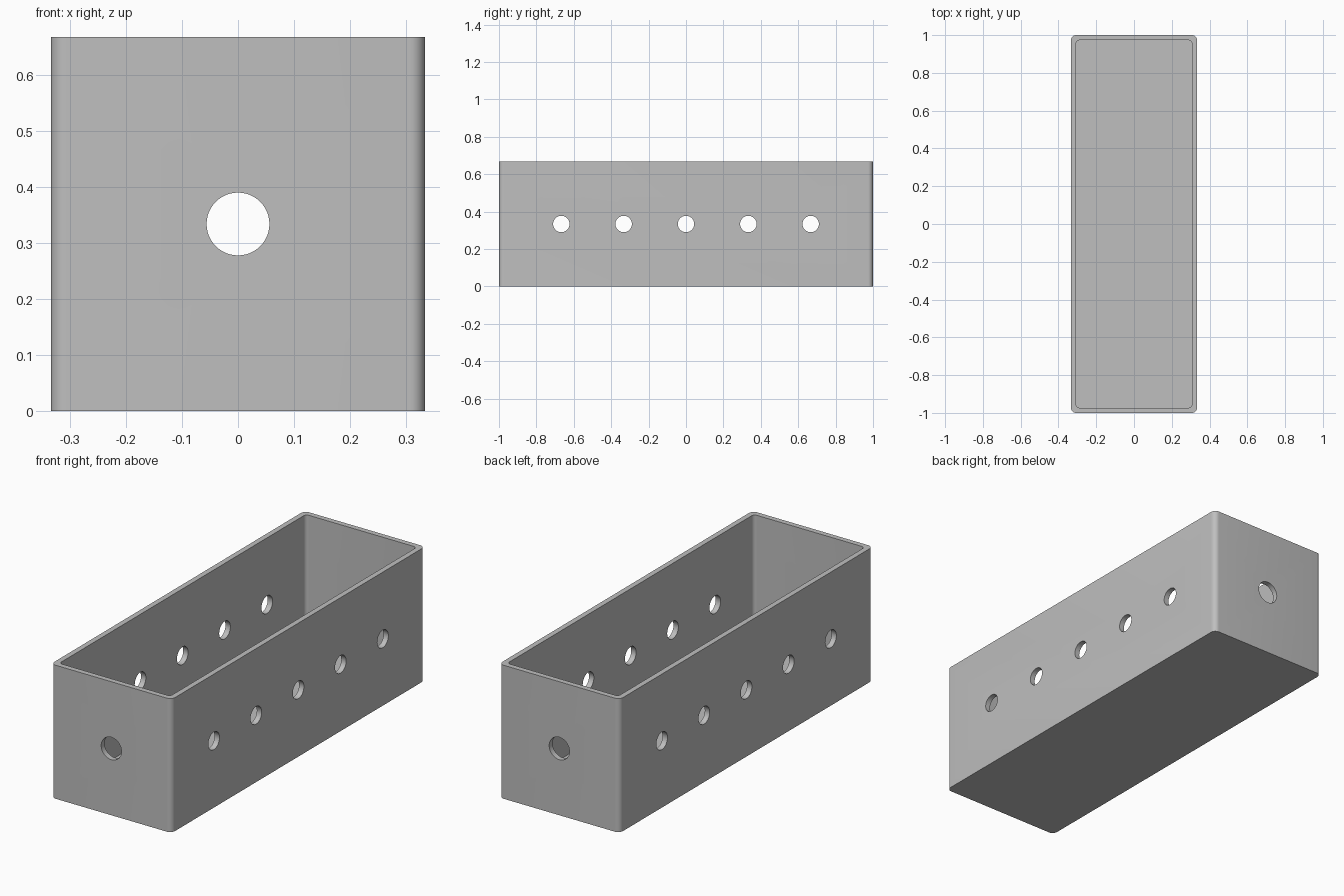
import bpy, bmesh, math
from mathutils import Matrix, Vector

if "Cube" in bpy.data.objects:
    bpy.data.objects.remove(bpy.data.objects["Cube"], do_unlink=True)

WIDTH, LENGTH, HEIGHT, WALL = 0.667, 2.0, 0.667, 0.027

grey = bpy.data.materials.new("plain grey")
grey.use_nodes = True
grey.diffuse_color = (0.52, 0.52, 0.52, 1)
grey.node_tree.nodes["Principled BSDF"].inputs["Base Color"].default_value = grey.diffuse_color


def make_object(name, bm):
    mesh = bpy.data.meshes.new(name)
    bm.to_mesh(mesh)
    bm.free()
    mesh.materials.append(grey)
    obj = bpy.data.objects.new(name, mesh)
    bpy.context.collection.objects.link(obj)
    return obj


def rounded_block(name, width, length, bottom, top, radius):
    """Block with rounded vertical edges."""
    bm = bmesh.new()
    bmesh.ops.create_cube(bm, size=1)
    bmesh.ops.scale(bm, vec=(width, length, top - bottom), verts=bm.verts)
    bmesh.ops.translate(bm, vec=(0, 0, (top + bottom) / 2), verts=bm.verts)
    upright = [e for e in bm.edges
               if abs(e.verts[0].co.z - e.verts[1].co.z) > 0.1]
    bmesh.ops.bevel(bm, geom=upright, offset=radius, segments=8,
                    profile=0.5, affect='EDGES')
    return make_object(name, bm)


def drill(name, radius, depth, axis, location):
    """Round cutter running along the given axis."""
    bm = bmesh.new()
    turn = Matrix.Rotation(math.pi / 2, 4, axis)
    bmesh.ops.create_cone(bm, cap_ends=True, segments=48, radius1=radius,
                          radius2=radius, depth=depth,
                          matrix=Matrix.Translation(Vector(location)) @ turn)
    return make_object(name, bm)


# Open box and its cutters
box = rounded_block("open_box", WIDTH, LENGTH, 0, HEIGHT, 0.027)
cutters = [rounded_block("cavity_cutter", WIDTH - 2 * WALL, LENGTH - 2 * WALL,
                         WALL, HEIGHT + 0.2, 0.018)]

# Five side holes through both long walls
for i in range(5):
    cutters.append(drill("side_hole_cutter", 0.044, 1, 'Y',
                         (0, (i - 2) / 3, HEIGHT / 2)))

# One larger hole through both end walls
cutters.append(drill("end_hole_cutter", 0.056, 2.4, 'X', (0, 0, HEIGHT / 2)))

for cutter in cutters:
    cutter.hide_render = True
    cutter.hide_set(True)
    cut = box.modifiers.new(cutter.name, 'BOOLEAN')
    cut.operation = 'DIFFERENCE'
    cut.solver = 'EXACT'
    cut.object = cutter

# Apply the cuts and remove the cutters
bpy.ops.object.select_all(action='DESELECT')
bpy.context.view_layer.objects.active = box
box.select_set(True)
for modifier in list(box.modifiers):
    bpy.ops.object.modifier_apply(modifier=modifier.name)
for cutter in cutters:
    bpy.data.objects.remove(cutter, do_unlink=True)

bpy.ops.object.shade_smooth_by_angle(angle=math.radians(30))
